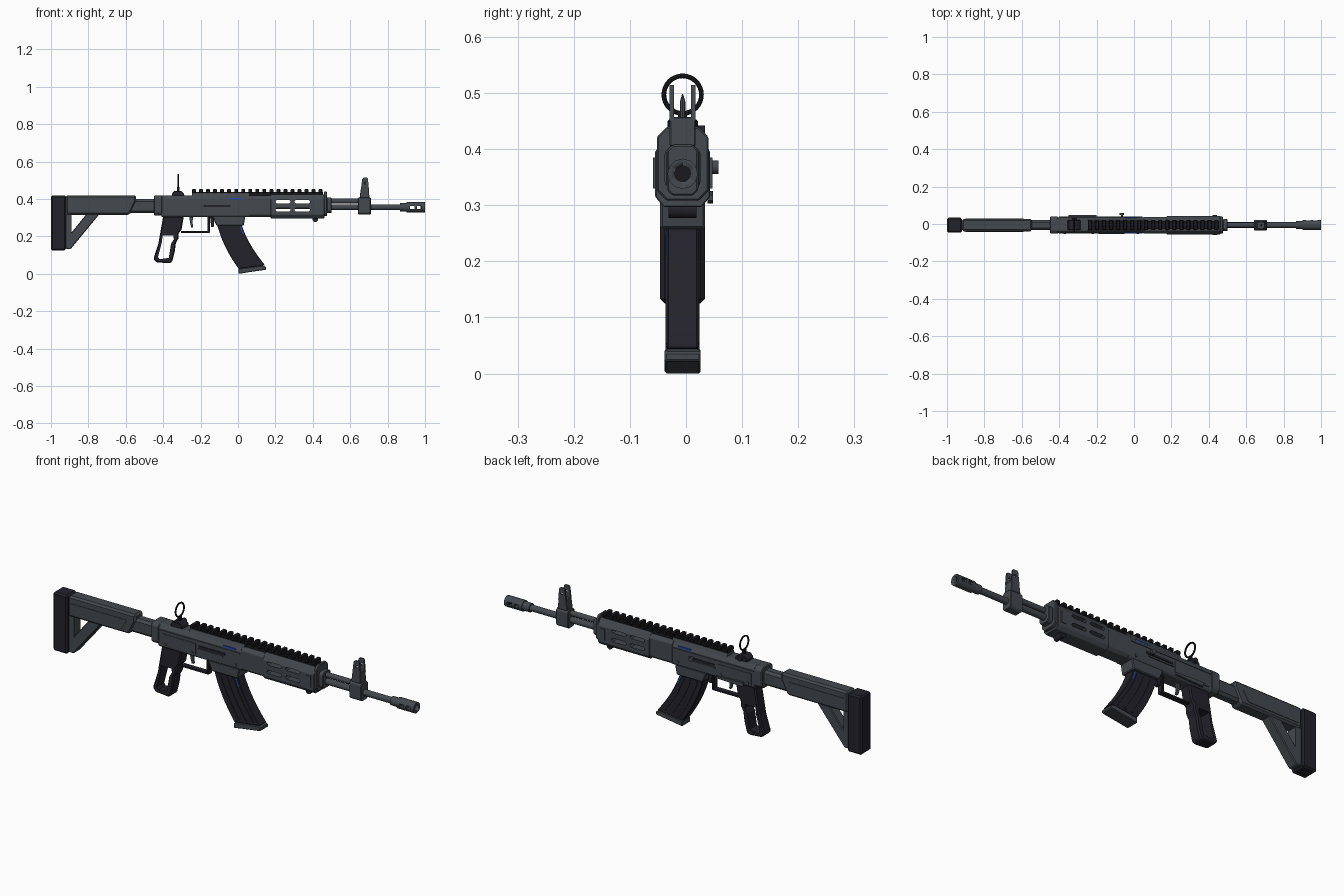
import bpy, bmesh, math
from mathutils import Vector, Matrix

if "Cube" in bpy.data.objects:
    bpy.data.objects.remove(bpy.data.objects["Cube"])

YC = -0.006  # side-to-side centre of the body


def material(name, r, g, b):
    m = bpy.data.materials.new(name)
    m.diffuse_color = (r, g, b, 1)
    m.use_nodes = True
    m.node_tree.nodes["Principled BSDF"].inputs["Base Color"].default_value = m.diffuse_color
    return m


GREY = material("gunmetal grey", 0.058, 0.066, 0.076)
DARK = material("dark polymer", 0.017, 0.016, 0.024)
BLACK = material("black rail", 0.010, 0.010, 0.013)
BLUE = material("blue accent", 0.02, 0.07, 0.42)


def finish(name, bm, mat, bevel=0.0):
    bmesh.ops.recalc_face_normals(bm, faces=bm.faces)
    me = bpy.data.meshes.new(name)
    bm.to_mesh(me)
    bm.free()
    ob = bpy.data.objects.new(name, me)
    bpy.context.collection.objects.link(ob)
    if mat:
        me.materials.append(mat)
    if bevel:
        mod = ob.modifiers.new("Bevel", 'BEVEL')
        mod.width, mod.segments = bevel, 1
        mod.limit_method, mod.angle_limit = 'ANGLE', math.radians(35)
    return ob


def extrude(name, pts, direction, mat, bevel=0.0):
    bm = bmesh.new()
    f = bm.faces.new([bm.verts.new(p) for p in pts])
    new = bmesh.ops.extrude_face_region(bm, geom=[f])["geom"]
    bmesh.ops.translate(bm, vec=direction, verts=[v for v in new if isinstance(v, bmesh.types.BMVert)])
    return finish(name, bm, mat, bevel)


def side(name, prof, half, mat, bevel=0.0, yc=YC):
    """Side outline (x, z), given a thickness across y."""
    return extrude(name, [(x, yc - half, z) for x, z in prof], Vector((0, 2 * half, 0)), mat, bevel)


def section(name, x0, x1, prof, mat, bevel=0.0):
    """Half cross-section (y, z) mirrored and run along x."""
    full = list(prof) + [(-y, z) for y, z in reversed(prof)]
    return extrude(name, [(x0, YC + y, z) for y, z in full], Vector((x1 - x0, 0, 0)), mat, bevel)


def box(name, x0, x1, z0, z1, half, mat, bevel=0.0, yc=YC):
    return side(name, [(x0, z0), (x1, z0), (x1, z1), (x0, z1)], half, mat, bevel, yc)


def eight(half, z0, z1, c):
    return [(half - c, z0), (half, z0 + c), (half, z1 - c), (half - c, z1)]


def rod(name, a, b, r, mat, n=16, r2=None):
    a, b = Vector(a), Vector(b)
    bm = bmesh.new()
    rot = (b - a).to_track_quat('Z', 'Y').to_matrix().to_4x4()
    bmesh.ops.create_cone(bm, cap_ends=True, segments=n, radius1=r, radius2=r if r2 is None else r2,
                          depth=(b - a).length, matrix=Matrix.Translation((a + b) / 2) @ rot)
    ob = finish(name, bm, mat)
    bpy.context.view_layer.objects.active = ob
    ob.select_set(True)
    bpy.ops.object.shade_smooth_by_angle(angle=math.radians(32))
    ob.select_set(False)
    return ob


def xrod(name, x0, x1, z, r, mat, n=16):
    return rod(name, (x0, YC, z), (x1, YC, z), r, mat, n)


def cut(ob, cutters):
    bpy.context.view_layer.objects.active = ob
    for m in list(ob.modifiers):
        bpy.ops.object.modifier_apply(modifier=m.name)
    for c in cutters:
        c.hide_render = True
        mod = ob.modifiers.new("Cut", 'BOOLEAN')
        mod.operation, mod.solver, mod.object = 'DIFFERENCE', 'EXACT', c
        bpy.ops.object.modifier_apply(modifier=mod.name)
        bpy.data.objects.remove(c)


# Stock
box("butt_pad", -1.0, -0.92, 0.125, 0.42, 0.04, DARK, 0.008)
side("stock_body", [(-0.92, 0.315), (-0.58, 0.315), (-0.545, 0.385), (-0.545, 0.42), (-0.92, 0.42)], 0.033, GREY, 0.009)
side("stock_strut", [(-0.92, 0.132), (-0.895, 0.132), (-0.74, 0.32), (-0.81, 0.32), (-0.895, 0.215), (-0.92, 0.215)], 0.026, GREY, 0.004)
box("stock_upright", -0.92, -0.89, 0.14, 0.32, 0.026, GREY)
for s in (-1, 1):
    side("stock_side_panel", [(-0.9, 0.335), (-0.62, 0.335), (-0.59, 0.385), (-0.9, 0.385)], 0.002, GREY, 0, YC + s * 0.0335)
section("stock_tube", -0.6, -0.44, eight(0.027, 0.325, 0.40, 0.012), GREY)

# Receiver
section("receiver_rear_cap", -0.45, -0.405, eight(0.045, 0.312, 0.418, 0.014), GREY, 0.004)
section("receiver", -0.41, 0.06, [(0.034, 0.303), (0.042, 0.312), (0.042, 0.398), (0.03, 0.418)], GREY, 0.002)
section("top_cover", -0.245, 0.06, [(0.034, 0.41), (0.024, 0.432)], GREY)
for s in (-1, 1):
    y = YC + s * 0.0425
    box("receiver_side_rib", -0.40, 0.045, 0.387, 0.392, 0.0025, GREY, 0, y)
    box("receiver_side_plate", -0.39, -0.2, 0.32, 0.375, 0.002, GREY, 0, y)
    box("port_slot", -0.185, -0.04, 0.358, 0.369, 0.0025, DARK, 0, y)
    box("port_frame", -0.19, -0.05, 0.346, 0.354, 0.004, GREY, 0, y)
    box("blue_marking", -0.05, 0.02, 0.397, 0.406, 0.004, BLUE, 0, YC + s * 0.0385)
    for x in (-0.37, -0.22, 0.02):
        rod("receiver_pin", (x, y, 0.325), (x, y + s * 0.004, 0.325), 0.007, GREY, 10)
rod("charging_stem", (-0.065, 0.03, 0.368), (-0.065, 0.048, 0.368), 0.006, GREY, 10)
rod("charging_knob", (-0.065, 0.047, 0.368), (-0.065, 0.058, 0.368), 0.012, GREY, 12)
side("selector_lever", [(-0.35, 0.303), (-0.2, 0.308), (-0.2, 0.318), (-0.35, 0.325)], 0.005, GREY, 0, 0.043)

# Handguard with vent slots
section("handguard_rear", 0.05, 0.18, eight(0.044, 0.303, 0.42, 0.014), GREY, 0.002)
guard = section("handguard", 0.175, 0.462, [(0.034, 0.297), (0.049, 0.315), (0.049, 0.395), (0.03, 0.425)], GREY, 0.002)
slots = []
for x0, x1 in ((0.2, 0.282), (0.302, 0.385)):
    for z0, z1 in ((0.377, 0.394), (0.334, 0.352)):
        c = 0.007
        slots.append(side("slot_cutter", [(x0 + c, z0), (x1 - c, z0), (x1, z0 + c), (x1, z1 - c),
                                          (x1 - c, z1), (x0 + c, z1), (x0, z1 - c), (x0, z0 + c)], 0.1, None))
cut(guard, slots)
xrod("inner_barrel", 0.19, 0.45, 0.36, 0.014, GREY)
section("handguard_cap", 0.46, 0.475, eight(0.046, 0.308, 0.44, 0.018), GREY, 0.003)
section("handguard_collar", 0.475, 0.5, eight(0.032, 0.325, 0.408, 0.013), GREY, 0.003)
for s in (-1, 1):
    box("guard_bolt_plate", 0.42, 0.445, 0.33, 0.385, 0.003, GREY, 0, YC + s * 0.05)
rod("sling_stud", (0.413, YC - 0.025, 0.292), (0.413, YC + 0.025, 0.292), 0.015, DARK, 12)

# Top rail
box("rail_base", -0.245, 0.455, 0.42, 0.438, 0.021, BLACK)
n = 19
for i in range(n):
    x = -0.245 + i * 0.0375
    box("rail_tooth", x, x + 0.021, 0.433, 0.453, 0.027, BLACK, 0.003)

# Rear sight
side("rear_sight_base", [(-0.355, 0.414), (-0.285, 0.414), (-0.29, 0.43), (-0.305, 0.444), (-0.34, 0.444), (-0.352, 0.43)], 0.027, DARK, 0.003)
box("rear_sight_stem", -0.326, -0.314, 0.44, 0.465, 0.008, BLACK)
rod("rear_sight_knob", (-0.32, 0.018, 0.43), (-0.32, 0.034, 0.43), 0.012, DARK, 12)
bpy.ops.mesh.primitive_torus_add(location=(-0.32, YC, 0.497), rotation=(0, math.pi / 2, 0), major_radius=0.0335,
                                 minor_radius=0.0042, major_segments=32, minor_segments=8)
ring = bpy.context.object
ring.name = "rear_sight_ring"
ring.data.materials.append(BLACK)
bpy.ops.object.shade_smooth_by_angle()
ring.select_set(False)

# Barrel, gas tube and muzzle
xrod("barrel", 0.45, 0.88, 0.356, 0.0155, GREY)
xrod("gas_tube", 0.48, 0.66, 0.389, 0.013, GREY)
xrod("muzzle_collar", 0.865, 0.905, 0.356, 0.022, GREY)
brake = xrod("muzzle_brake", 0.902, 1.0, 0.356, 0.027, GREY, 12)
cut(brake, [box("brake_cutter", a, b, 0.348, 0.364, 0.1, None) for a, b in ((0.92, 0.943), (0.957, 0.982))]
    + [xrod("bore_cutter", 0.98, 1.05, 0.356, 0.014, None)])
xrod("bore", 0.975, 0.984, 0.356, 0.016, BLACK)

# Front sight
section("front_sight_block", 0.642, 0.71, eight(0.028, 0.317, 0.408, 0.01), GREY, 0.003)
side("front_sight_tower", [(0.65, 0.405), (0.703, 0.405), (0.699, 0.457), (0.657, 0.457)], 0.023, GREY, 0.002)
for s in (-1, 1):
    ear = side("front_sight_ear", [(0.657, 0.45), (0.7, 0.45), (0.695, 0.507), (0.69, 0.514), (0.67, 0.514), (0.664, 0.507)],
               0.004, GREY, 0, YC + s * 0.019)
    cut(ear, [rod("ear_cutter", (0.681, -0.1, 0.485), (0.681, 0.1, 0.485), 0.006, None, 10)])
rod("front_sight_post", (0.68, YC, 0.455), (0.68, YC, 0.484), 0.005, GREY, 8)
rod("front_sight_tip", (0.68, YC, 0.484), (0.68, YC, 0.498), 0.005, GREY, 8, 0.001)

# Open-frame grip
grip = side("grip", [(-0.40, 0.308), (-0.29, 0.308), (-0.302, 0.235), (-0.318, 0.218), (-0.318, 0.19), (-0.332, 0.165),
                     (-0.338, 0.12), (-0.352, 0.065), (-0.365, 0.056), (-0.437, 0.062), (-0.452, 0.08), (-0.425, 0.165),
                     (-0.413, 0.235)], 0.03, DARK, 0.006)
cut(grip, [side("grip_cutter", [(-0.403, 0.205), (-0.345, 0.205), (-0.343, 0.185), (-0.358, 0.16), (-0.37, 0.085),
                                (-0.42, 0.078), (-0.428, 0.09), (-0.408, 0.165)], 0.1, None)])

# Trigger and guard
box("guard_bottom", -0.305, -0.15, 0.219, 0.229, 0.014, DARK, 0.002)
box("guard_front", -0.162, -0.15, 0.219, 0.31, 0.014, DARK, 0.002)
side("trigger", [(-0.26, 0.31), (-0.24, 0.31), (-0.243, 0.275), (-0.24, 0.248), (-0.25, 0.248), (-0.257, 0.275)], 0.006, GREY)
side("magazine_catch", [(-0.15, 0.31), (-0.125, 0.31), (-0.13, 0.25), (-0.143, 0.25)], 0.01, DARK)

# Magazine
side("magazine_well", [(-0.14, 0.31), (0.04, 0.31), (0.03, 0.258), (-0.115, 0.258), (-0.125, 0.28)], 0.04, GREY, 0.004)


def mag_edge(t, u):
    """Point down the curved magazine (t) and from its rear to its front (u)."""
    x = -0.112 + 0.06 * t + 0.055 * t * t
    return (x + u * (0.13 + 0.012 * t), 0.265 - t * (0.238 - 0.018 * u))


ts = [i / 8 for i in range(9)]


def mag_strip(name, u0, u1, t0, t1, half, mat, bevel=0.0, yc=YC):
    tt = [t0 + (t1 - t0) * t for t in ts]
    return side(name, [mag_edge(t, u0) for t in tt] + [mag_edge(t, u1) for t in reversed(tt)], half, mat, bevel, yc)


mag_strip("magazine", 0, 1, 0, 1, 0.028, DARK, 0.003)
for s in (-1, 1):
    for u in (0.2, 0.48, 0.76):
        mag_strip("magazine_rib", u, u + 0.08, 0.08, 0.95, 0.002, DARK, 0, YC + s * 0.0285)
    mag_strip("blue_mag_marking", 0.9, 0.96, 0.05, 0.24, 0.002, BLUE, 0, YC + s * 0.0275)
side("magazine_floor", [(0.003, 0.0), (0.06, 0.009), (0.15, 0.022), (0.15, 0.038), (0.13, 0.044), (0.003, 0.027)], 0.032, GREY, 0.003)
